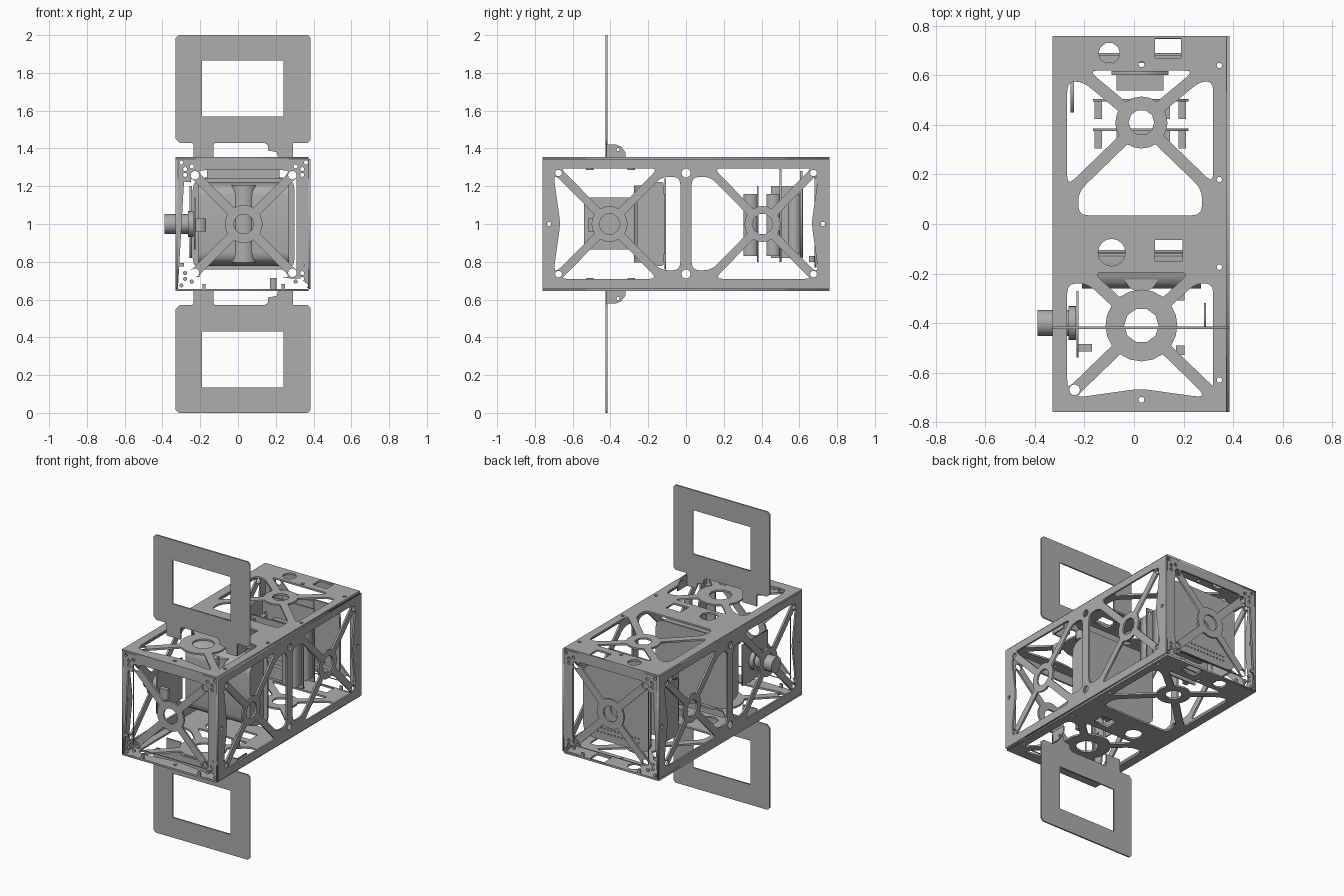
import bpy, bmesh, math
from mathutils import Vector, Matrix

if "Cube" in bpy.data.objects:
    bpy.data.objects.remove(bpy.data.objects["Cube"])

metal = bpy.data.materials.new("grey_metal")
metal.use_nodes = True
grey = (0.42, 0.42, 0.42, 1)
metal.diffuse_color = grey
metal.node_tree.nodes["Principled BSDF"].inputs["Base Color"].default_value = grey

# Columns map plate u, v and normal to the world
FRAMES = {
    "x": Matrix(((0, 0, 1), (1, 0, 0), (0, 1, 0))),
    "y": Matrix(((1, 0, 0), (0, 0, -1), (0, 1, 0))),
    "z": Matrix.Identity(3),
}
CX = 0.03      # middle of the box across
X0, X1, Y1, Z0, Z1 = -0.33, 0.385, 0.76, 0.645, 1.355


def add_object(name, mesh):
    mesh.materials.clear()
    mesh.materials.append(metal)
    obj = bpy.data.objects.new(name, mesh)
    bpy.context.scene.collection.objects.link(obj)
    return obj


def rect(u0, u1, v0, v1):
    return [Vector(p) for p in ((u0, v0), (u1, v0), (u1, v1), (u0, v1))]


def disc(u, v, r, n=10):
    return [Vector((u + r * math.cos(math.tau * i / n), v + r * math.sin(math.tau * i / n))) for i in range(n)]


def rounded(points, r):
    """Fillet every corner of a closed polygon."""
    out = []
    for i, p in enumerate(points):
        a, b = points[i - 1] - p, points[(i + 1) % len(points)] - p
        a = a.normalized() * min(r, a.length * 0.45)
        b = b.normalized() * min(r, b.length * 0.45)
        for t in (0, 0.33, 0.67, 1):
            out.append(p + a * (1 - t) ** 2 + b * t ** 2)
    return out


def plate(name, outer, holes, axis, pos, thick):
    """Flat sheet with holes, centred on pos along its axis."""
    curve = bpy.data.curves.new(name, "CURVE")
    curve.dimensions = "2D"
    curve.fill_mode = "BOTH"
    curve.extrude = thick / 2
    for loop in [outer] + holes:
        s = curve.splines.new("POLY")
        s.points.add(len(loop) - 1)
        for pt, p in zip(s.points, loop):
            pt.co = (p[0], p[1], 0, 1)
        s.use_cyclic_u = True
    temp = bpy.data.objects.new(name, curve)
    bpy.context.scene.collection.objects.link(temp)
    bpy.context.view_layer.update()
    mesh = bpy.data.meshes.new_from_object(temp.evaluated_get(bpy.context.evaluated_depsgraph_get()))
    bpy.data.objects.remove(temp)
    mat = FRAMES[axis].to_4x4()
    mat.translation["xyz".index(axis)] = pos
    mesh.transform(mat)
    return add_object(name, mesh)


def box(name, x0, x1, y0, y1, z0, z1):
    return plate(name, rect(x0, x1, y0, y1), [], "z", (z0 + z1) / 2, z1 - z0)


def cylinder(name, centre, axis, r, length):
    bm = bmesh.new()
    bmesh.ops.create_cone(bm, cap_ends=True, segments=32, radius1=r, radius2=r, depth=length)
    mesh = bpy.data.meshes.new(name)
    bm.to_mesh(mesh)
    bm.free()
    mesh.transform(Matrix.Translation(centre) @ FRAMES[axis].to_4x4())
    return smooth(add_object(name, mesh))


def smooth(obj):
    bpy.ops.object.select_all(action="DESELECT")
    obj.select_set(True)
    bpy.context.view_layer.objects.active = obj
    bpy.ops.object.shade_smooth_by_angle(angle=math.radians(35))
    return obj


def cross_cell(centre, bounds, hub, bore, targets, w=0.024, inset=0.045, bumps=()):
    """Holes that leave four struts and a hub; targets are strut ends, anticlockwise from lower left."""
    c = Vector(centre)
    u0, u1, v0, v1 = bounds
    holes = [disc(c.x, c.y, bore)]
    for side in range(4):                       # bottom, right, top, left
        axis = 1 - side % 2                     # coordinate fixed by the outer edge
        edge = (v0, u1, v1, u0)[side]
        lo, hi = ((u0, u1) if axis else (v0, v1))
        lo, hi = lo + inset, hi - inset
        ends = []
        for k, sign in ((side, 1), ((side + 1) % 4, -1)):
            d = (Vector(targets[k]) - c).normalized()
            n = Vector((-d.y, d.x)) * sign
            inner = c + d * math.sqrt(hub * hub - w * w) + n * w
            outer = inner + d * ((edge - inner[axis]) / d[axis])
            pts = [outer]
            lat = 1 - axis
            if not lo <= outer[lat] <= hi:
                lim = min(max(outer[lat], lo), hi)
                bend = inner + d * ((lim - inner[lat]) / d[lat])
                corner = bend.copy()
                corner[axis] = edge
                pts = [bend, corner]
            ends.append((inner, pts))
        (in1, out1), (in2, out2) = ends
        outline = out1 + out2[::-1]
        if side in bumps:                       # outer edge bulges in around a screw
            mid = (out1[-1] + out2[-1]) / 2
            mid[axis] += 0.035 if side in (0, 3) else -0.035
            outline = out1 + [mid] + out2[::-1]
        a1 = math.atan2(in1.y - c.y, in1.x - c.x)
        a2 = math.atan2(in2.y - c.y, in2.x - c.x)
        sweep = (a2 - a1) % math.tau
        arc = [c + Vector((math.cos(a1 + sweep * t), math.sin(a1 + sweep * t))) * hub
               for t in (1, 0.75, 0.5, 0.25, 0)]
        shape = rounded([in1] + outline + [in2], 0.04)
        holes.append(shape[4:-4] + arc)
    return holes


# Top and bottom panels
deck = cross_cell((CX, -0.41), (-0.27, 0.32, -0.70, -0.195), 0.145, 0.07,
                  rect(-0.26, 0.32, -0.69, -0.14), bumps=(0,))
deck += cross_cell((CX, 0.41), (-0.27, 0.32, 0.035, 0.62), 0.105, 0.052,
                   rect(-0.27, 0.33, 0.12, 0.66))
deck += [disc(-0.10, 0.69, 0.043), disc(-0.09, -0.115, 0.055, 16), disc(-0.24, -0.67, 0.022),
         disc(CX, 0.645, 0.012), disc(CX, -0.71, 0.012),
         rect(0.085, 0.19, 0.67, 0.75), rect(0.085, 0.195, -0.15, -0.065)]
deck += [disc(0.345, y, 0.011) for y in (0.64, 0.18, -0.175, -0.63)]
for name, z in (("top_panel", Z1 - 0.006), ("bottom_panel", Z0 + 0.006)):
    plate(name, rect(X0, X1 - 0.012, -Y1, Y1), deck, "z", z, 0.012)

# Long side panels
side_holes = []
for s in (-1, 1):
    lo, hi = sorted((s * 0.03, s * 0.70))
    side_holes += cross_cell((s * 0.405, 1), (lo, hi, 0.71, 1.295), 0.095, 0.055,
                             rect(s * 0.405 - 0.25, s * 0.405 + 0.25, 0.745, 1.255),
                             w=0.022, bumps=(3,) if s < 0 else (1,))
    side_holes += [disc(s * 0.725, 1, 0.012)]
    side_holes += [disc(s * 0.675, z, 0.018) for z in (0.735, 1.27)]
side_holes += [disc(0, z, 0.024) for z in (0.735, 1.27)]
for name, x in (("left_panel", X1 - 0.006), ("right_panel", X0 + 0.006)):
    plate(name, rect(-Y1, Y1, Z0 + 0.012, Z1 - 0.012), side_holes, "x", x, 0.012)

# End panels with corner screw holes and edge slots
end_holes = cross_cell((CX, 1), (-0.25, 0.31, 0.715, 1.285), 0.1, 0.053,
                       rect(CX - 0.28, CX + 0.28, 0.72, 1.28))
for sx in (-1, 1):
    for sz in (-1, 1):
        end_holes += [disc(CX + sx * 0.258, 1 + sz * 0.258, 0.023)]
        end_holes += [disc(CX + sx * a, 1 + sz * b, 0.011)
                      for a, b in ((0.33, 0.325), (0.31, 0.26), (0.31, 0.29), (0.275, 0.305))]
        u, v = CX + sx * 0.21, 1 + sz * 0.333
        end_holes.append(rect(u - 0.009, u + 0.009, v - 0.016, v + 0.016))
        u, v = CX + sx * 0.333, 1 + sz * 0.215
        end_holes.append(rect(u - 0.016, u + 0.016, v - 0.009, v + 0.009))
for name, y in (("front_panel", -Y1 + 0.006), ("back_panel", Y1 - 0.006)):
    plate(name, rect(X0 + 0.012, X1 - 0.012, Z0 + 0.012, Z1 - 0.012), end_holes, "y", y, 0.012)

# Fold-out wing panels, their hinge ears and inner clips, mirrored about the middle height
wing = [(-0.33, 1.45), (-0.31, 1.43), (-0.245, 1.43), (-0.235, 1.42), (-0.235, 1.345), (-0.13, 1.345),
        (-0.13, 1.42), (-0.12, 1.43), (0.14, 1.43), (0.16, 1.415), (0.16, 1.39), (0.205, 1.38),
        (0.215, 1.345), (0.29, 1.345), (0.29, 1.43), (0.37, 1.43), (0.385, 1.445),
        (0.385, 1.985), (0.37, 2.0), (-0.315, 2.0), (-0.33, 1.985)]
ear = [(-0.42, 1.345), (-0.32, 1.345), (-0.32, 1.38), (-0.345, 1.41), (-0.37, 1.42), (-0.42, 1.42)]
for name, s in (("upper", 1), ("lower", -1)):
    def flip(pts):
        return [Vector((p[0], 1 + s * (p[1] - 1))) for p in pts]
    plate(name + "_wing", flip(wing), [flip(rect(-0.19, 0.24, 1.57, 1.865))], "y", -0.42, 0.01)
    plate(name + "_hinge_ear", flip(ear), [flip(disc(-0.36, 1.395, 0.009))], "x", 0.287, 0.008)
    za, zb = sorted((1 + s * 0.285, 1 + s * 0.345))
    for i, y in enumerate((-0.51, -0.29)):
        box(f"{name}_clip_{i + 1}", 0.17, 0.205, y - 0.02, y + 0.02, za, zb)

# Camera looking out through the right side
cylinder("camera_lens", (-0.325, -0.40, 1), "x", 0.052, 0.13)
cylinder("camera_collar", (-0.25, -0.40, 1), "x", 0.068, 0.03)
plate("camera_board", rect(-0.54, -0.27, 0.865, 1.14), [], "x", -0.228, 0.008)
box("camera_connector", -0.228, -0.17, -0.515, -0.485, 0.96, 1.03)

# Rounded tank with a mounting plate and a centre band
tank = [Vector(p) for p in ((-0.26, 0.80), (-0.125, 0.77), (-0.115, 0.80),
                            (-0.115, 1.20), (-0.125, 1.23), (-0.26, 1.20))]
smooth(plate("tank", rounded(tank, 0.05), [], "x", CX, 0.48))
cylinder("tank_band", (CX, -0.205, 1), "z", 0.07, 0.41)
plate("tank_plate", rounded(rect(-0.24, 0.30, 0.76, 1.24), 0.06), [], "y", -0.11, 0.01)

# Stack of circuit boards with chips and connectors
for i, (y, z0, z1) in enumerate(((0.38, 0.80, 1.20), (0.50, 0.80, 1.29))):
    plate(f"circuit_board_{i + 1}", rect(-0.165, 0.22, z0, z1),
          [disc(u, z, 0.01) for u in (-0.14, 0.195) for z in (0.83, 1.17)], "y", y, 0.01)
    for j, x in enumerate((-0.145, 0.13, 0.195)):
        box(f"connector_{i + 1}_{j + 1}", x - 0.015, x + 0.015, y - 0.075, y, 0.83, 1.16)
    for j, z in enumerate((0.87, 1.0, 1.12)):
        box(f"chip_{i + 1}_{j + 1}", -0.07, 0.11, y - 0.035, y, z - 0.04, z + 0.04)
plate("battery_board", rect(-0.09, 0.14, 0.82, 1.28), [], "y", 0.61, 0.015)
box("battery_pack", -0.07, 0.12, 0.54, 0.605, 0.84, 1.16)
plate("side_board", rect(0.45, 0.62, 0.82, 1.20), [], "x", -0.25, 0.015)

# Notched cover inside the back panel
cover = rounded(rect(-0.22, 0.28, 0.77, 1.25), 0.07)
cover_holes = [disc(CX, 1, 0.05)]
cover_holes += [disc(-0.13 + 0.025 * i, z, 0.006, 6) for i in range(13) for z in (0.82, 0.85)]
plate("back_cover", cover, cover_holes, "y", 0.685, 0.012)
box("back_cover_rail", -0.20, 0.26, 0.65, 0.68, 0.80, 0.83)
